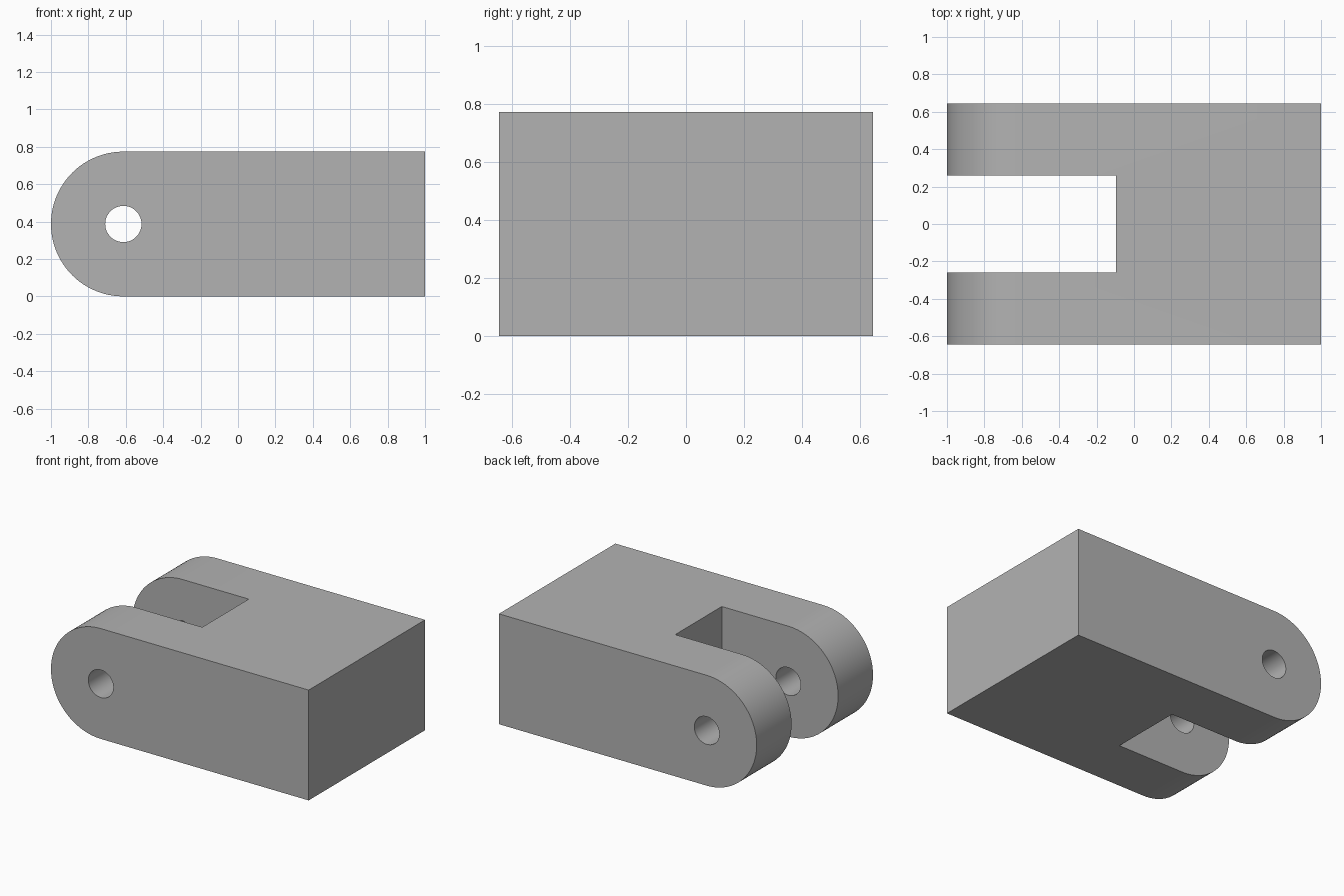
import bpy, bmesh, math
from mathutils import Vector

cube = bpy.data.objects.get("Cube")
if cube:
    bpy.data.objects.remove(cube, do_unlink=True)

RADIUS = 0.387                       # rounded end, half the height
HALF_DEPTH = 0.645
PIN_X = RADIUS - 1
HOLE_RADIUS = 0.097
SLOT_HALF, SLOT_END = 0.258, -0.097

grey = bpy.data.materials.new("plain grey")
grey.use_nodes = True
colour = (0.45, 0.45, 0.45, 1)
grey.diffuse_color = colour
grey.node_tree.nodes["Principled BSDF"].inputs["Base Color"].default_value = colour


def arc(radius, start, end, steps):
    """Points (x, z) around the pin axis."""
    angles = [start + (end - start) * i / steps for i in range(steps + 1)]
    return [(PIN_X + radius * math.cos(a), RADIUS + radius * math.sin(a)) for a in angles]


def extrude_profile(name, points, half_depth):
    """Solid made from an (x, z) outline, centred on y = 0."""
    bm = bmesh.new()
    face = bm.faces.new([bm.verts.new((x, -half_depth, z)) for x, z in points])
    result = bmesh.ops.extrude_face_region(bm, geom=[face])
    moved = [v for v in result["geom"] if isinstance(v, bmesh.types.BMVert)]
    bmesh.ops.translate(bm, verts=moved, vec=Vector((0, 2 * half_depth, 0)))
    bmesh.ops.recalc_face_normals(bm, faces=bm.faces)
    mesh = bpy.data.meshes.new(name)
    bm.to_mesh(mesh)
    bm.free()
    mesh.materials.append(grey)
    obj = bpy.data.objects.new(name, mesh)
    bpy.context.collection.objects.link(obj)
    return obj


# Block with one rounded end
outline = [(1, 0), (1, 2 * RADIUS)] + arc(RADIUS, math.pi / 2, 3 * math.pi / 2, 48)
clevis = extrude_profile("clevis_block", outline, HALF_DEPTH)

# Slot between the two arms, and the pin hole through both
slot = extrude_profile(
    "slot_cutter", [(-2, -1), (SLOT_END, -1), (SLOT_END, 2), (-2, 2)], SLOT_HALF)
hole = extrude_profile("pin_hole_cutter", arc(HOLE_RADIUS, 0, 2 * math.pi, 48)[:-1], 1)

bpy.ops.object.select_all(action="DESELECT")
clevis.select_set(True)
bpy.context.view_layer.objects.active = clevis
for cutter in (slot, hole):
    cutter.hide_render = True
    cut = clevis.modifiers.new(cutter.name, "BOOLEAN")
    cut.operation = "DIFFERENCE"
    cut.solver = "EXACT"
    cut.object = cutter
    bpy.ops.object.modifier_apply(modifier=cut.name)
    bpy.data.objects.remove(cutter, do_unlink=True)

# Smooth curved walls, sharp edges elsewhere
bpy.ops.object.shade_smooth_by_angle(angle=math.radians(30))
